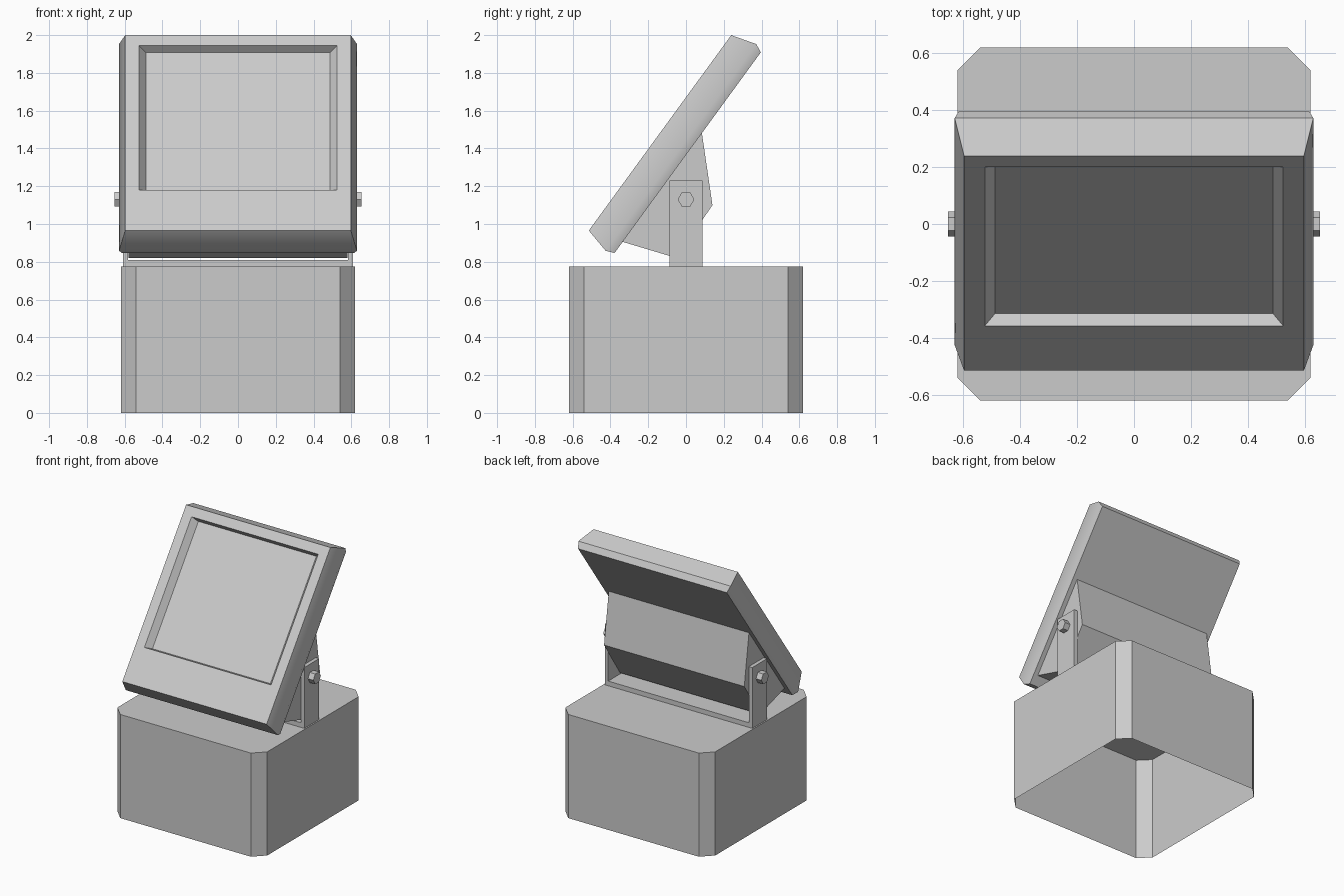
import bpy, bmesh, math
from mathutils import Vector

if "Cube" in bpy.data.objects:
    bpy.data.objects.remove(bpy.data.objects["Cube"])


def make(name, rings, cap_start=True, cap_end=True, smooth_angle=None):
    """Loft a list of equal-length point rings into one object."""
    bm = bmesh.new()
    loops = [[bm.verts.new(p) for p in ring] for ring in rings]
    n = len(loops[0])
    for a, b in zip(loops, loops[1:]):
        for i in range(n):
            j = (i + 1) % n
            bm.faces.new((a[i], a[j], b[j], b[i]))
    if cap_start:
        bm.faces.new(loops[0][::-1])
    if cap_end:
        bm.faces.new(loops[-1])
    bmesh.ops.recalc_face_normals(bm, faces=bm.faces)
    me = bpy.data.meshes.new(name)
    bm.to_mesh(me)
    bm.free()
    if smooth_angle:
        me.shade_smooth()
        me.set_sharp_from_angle(angle=math.radians(smooth_angle))
    ob = bpy.data.objects.new(name, me)
    bpy.context.collection.objects.link(ob)
    return ob


# Pedestal: chamfered square shell, open underneath
H, C = 0.62, 0.08
octagon = [(H, -H + C), (H, H - C), (H - C, H), (-H + C, H),
           (-H, H - C), (-H, -H + C), (-H + C, -H), (H - C, -H)]
base = make("pedestal_base", [[(x, y, z) for x, y in octagon] for z in (0, 0.775)],
            cap_start=False)
# make sure the open shell faces outward
if max(base.data.polygons, key=lambda p: p.center.z).normal.z < 0:
    base.data.flip_normals()

# U-shaped bracket: front profile extruded along y
u_profile = [(-0.61, 0.775), (0.61, 0.775), (0.61, 1.23), (0.582, 1.23),
             (0.582, 0.81), (-0.582, 0.81), (-0.582, 1.23), (-0.61, 1.23)]
make("tilt_bracket", [[(x, y, z) for x, z in u_profile] for y in (-0.088, 0.088)])

# Hexagonal pivot bolts
for side, label in ((-1, "left"), (1, "right")):
    hexagon = [(0.044 * math.cos(i * math.pi / 3), 1.13 + 0.044 * math.sin(i * math.pi / 3))
               for i in range(6)]
    make("pivot_bolt_" + label,
         [[(side * x, y, z) for y, z in hexagon] for x in (0.60, 0.654)])

# Rear housing: side profile extruded along x
housing = [(0.08, 1.51), (0.14, 1.10), (-0.05, 0.82), (-0.35, 0.91)]
make("rear_housing", [[(x, y, z) for y, z in housing] for x in (-0.58, 0.58)])

# Tilted display panel, lofted from the recessed screen out and round to the back
centre = Vector((0, -0.1375, 1.4825))
up = Vector((0, 0.589, 0.808))
back = Vector((0, 0.808, -0.589))


def panel_ring(depth, half_width, low, high):
    return [centre + Vector((x, 0, 0)) + up * u + back * depth
            for x, u in ((-half_width, low), (half_width, low),
                         (half_width, high), (-half_width, high))]


make("display_panel", [
    panel_ring(0.045, 0.488, -0.362, 0.560),   # screen
    panel_ring(0.0, 0.524, -0.374, 0.572),     # recess rim
    panel_ring(0.0, 0.597, -0.640, 0.640),     # front edge
    panel_ring(0.135, 0.630, -0.674, 0.680),   # widest line
    panel_ring(0.180, 0.615, -0.656, 0.659),   # back edge
], smooth_angle=40)
